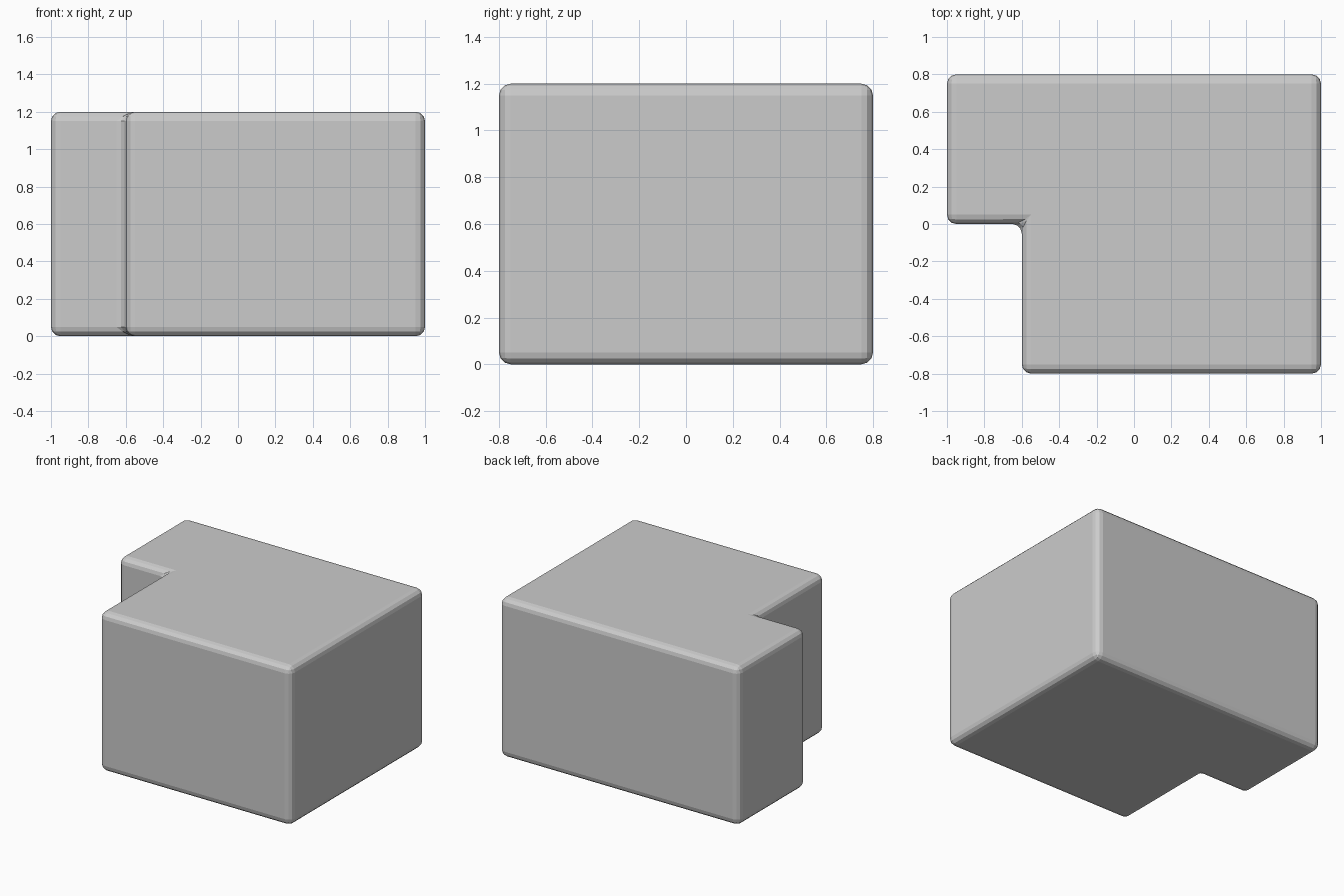
import bpy, bmesh

if "Cube" in bpy.data.objects:
    bpy.data.objects.remove(bpy.data.objects["Cube"])

# L-shaped footprint, extruded upward
outline = [(-1, 0), (-0.6, 0), (-0.6, -0.8), (1, -0.8), (1, 0.8), (-1, 0.8)]
height = 1.2

bm = bmesh.new()
base = bm.faces.new([bm.verts.new((x, y, 0)) for x, y in outline])
top = bmesh.ops.extrude_face_region(bm, geom=[base])
top_verts = [g for g in top["geom"] if isinstance(g, bmesh.types.BMVert)]
bmesh.ops.translate(bm, verts=top_verts, vec=(0, 0, height))
bmesh.ops.recalc_face_normals(bm, faces=bm.faces)

mesh = bpy.data.meshes.new("l_shaped_block")
bm.to_mesh(mesh)
bm.free()
block = bpy.data.objects.new("l_shaped_block", mesh)
bpy.context.collection.objects.link(block)

# Rounded edges all around, including the inner corner
bevel = block.modifiers.new("rounded_edges", 'BEVEL')
bevel.width = 0.05
bevel.segments = 3
bevel.limit_method = 'ANGLE'
